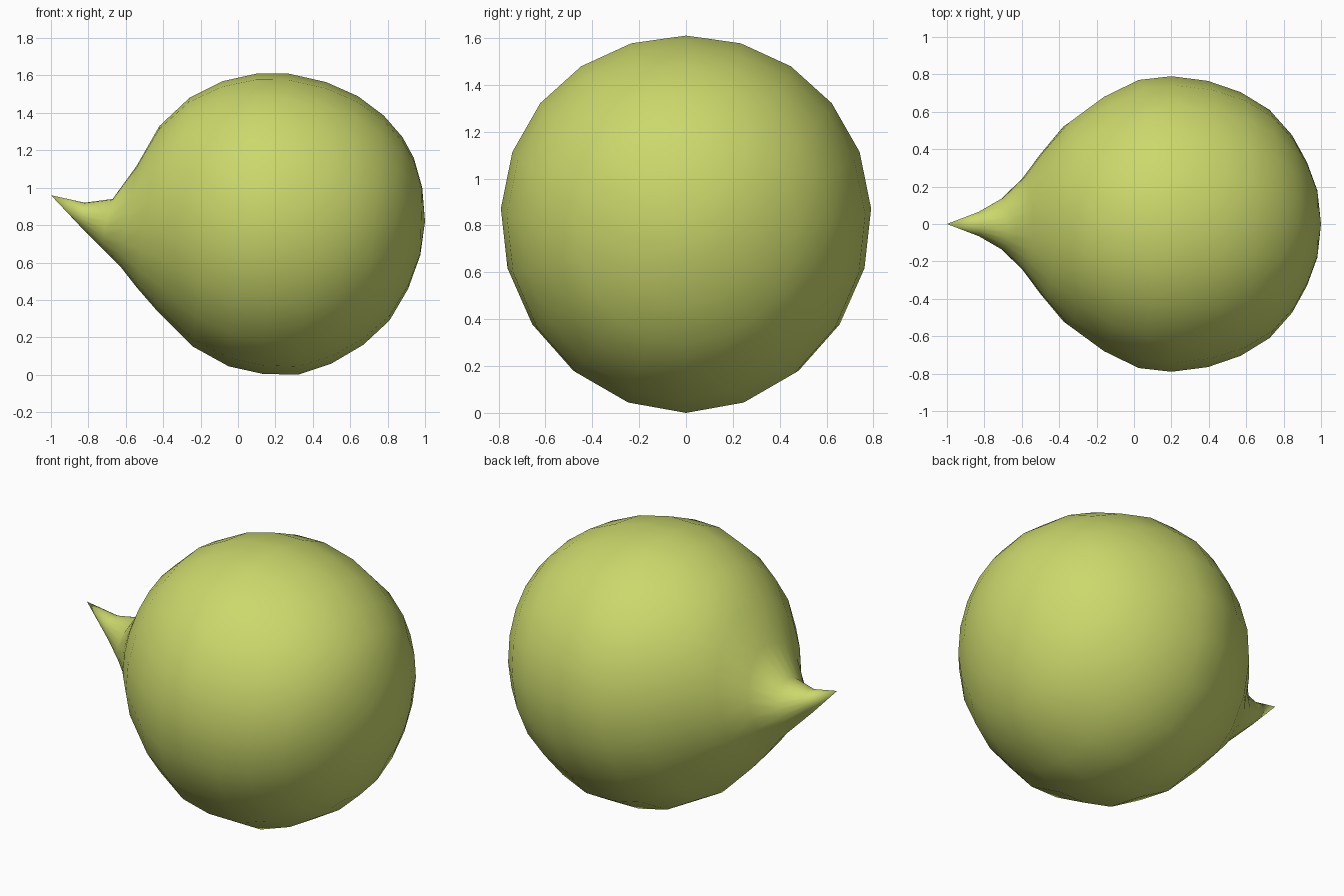
import bpy, bmesh
from math import sin, cos, pi

if "Cube" in bpy.data.objects:
    bpy.data.objects.remove(bpy.data.objects["Cube"])

SEGMENTS = 20

# Each tilted ring: top x, top z, bottom x, bottom z, half width
RINGS = [
    (-0.82, 0.92, -0.84, 0.79, 0.065),
    (-0.67, 0.94, -0.73, 0.68, 0.14),
    (-0.54, 1.12, -0.63, 0.58, 0.25),
    (-0.42, 1.33, -0.54, 0.465, 0.39),
    (-0.26, 1.48, -0.44, 0.35, 0.54),
    (-0.08, 1.57, -0.24, 0.15, 0.68),
    (0.10, 1.61, -0.05, 0.045, 0.77),
    (0.27, 1.61, 0.13, 0.005, 0.79),
    (0.47, 1.565, 0.32, 0.0, 0.765),
    (0.64, 1.49, 0.50, 0.06, 0.705),
    (0.78, 1.385, 0.67, 0.16, 0.61),
    (0.88, 1.27, 0.81, 0.29, 0.475),
    (0.94, 1.16, 0.91, 0.46, 0.33),
    (0.985, 1.0, 0.975, 0.64, 0.18),
]
TIP = (-1.0, 0, 0.96)
POLE = (1.0, 0, 0.82)


def ring_points(tx, tz, bx, bz, width):
    cx, cz = (tx + bx) / 2, (tz + bz) / 2
    hx, hz = (tx - bx) / 2, (tz - bz) / 2
    pts = []
    for i in range(SEGMENTS):
        a = 2 * pi * i / SEGMENTS
        c, s = cos(a), sin(a)
        # sides bow slightly upward, lower half a little wider
        pts.append((cx + hx * c,
                    width * s * (1 - 0.045 * c),
                    cz + hz * c + 0.08 * hz * s * s))
    return pts


# Round body drawn out into a pointed tail
bm = bmesh.new()
loops = [[bm.verts.new(p) for p in ring_points(*r)] for r in RINGS]
tip, pole = bm.verts.new(TIP), bm.verts.new(POLE)
for i in range(SEGMENTS):
    j = (i + 1) % SEGMENTS
    bm.faces.new((tip, loops[0][j], loops[0][i]))
    for a, b in zip(loops, loops[1:]):
        bm.faces.new((a[i], a[j], b[j], b[i]))
    bm.faces.new((loops[-1][i], loops[-1][j], pole))
bmesh.ops.recalc_face_normals(bm, faces=bm.faces)
for f in bm.faces:
    f.smooth = True

mesh = bpy.data.meshes.new("round_body")
bm.to_mesh(mesh)
bm.free()
body = bpy.data.objects.new("round_body", mesh)
bpy.context.collection.objects.link(body)

# Yellow-green skin
mat = bpy.data.materials.new("yellow_green")
mat.diffuse_color = (0.60, 0.69, 0.15, 1)
mat.use_nodes = True
mat.node_tree.nodes["Principled BSDF"].inputs["Base Color"].default_value = mat.diffuse_color
mesh.materials.append(mat)
